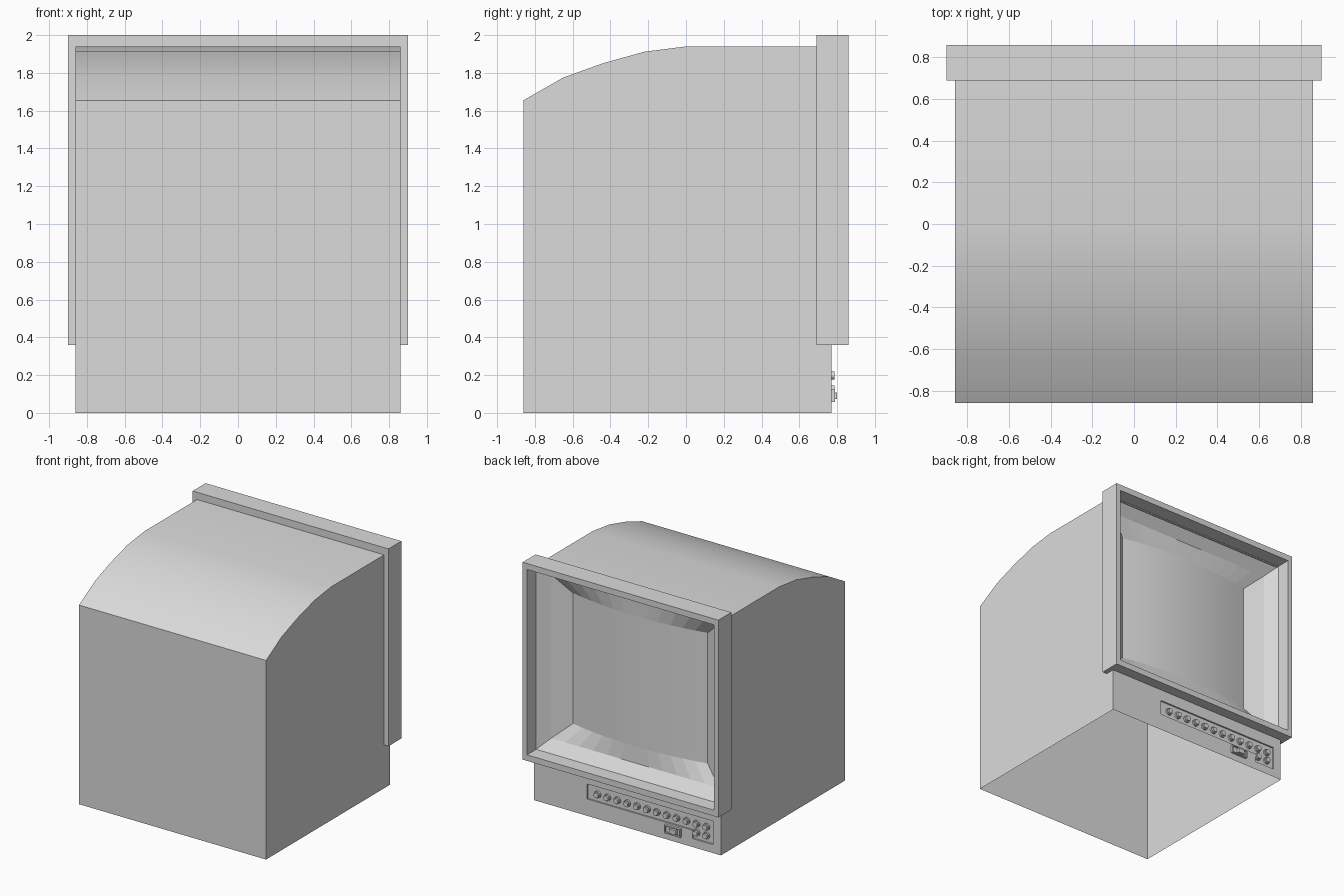
import bpy, bmesh, math
from mathutils import Matrix, Vector

cube = bpy.data.objects.get("Cube")
if cube:
    bpy.data.objects.remove(cube, do_unlink=True)

grey = bpy.data.materials.new("plain_grey")
grey.use_nodes = True
grey.diffuse_color = (0.71, 0.71, 0.71, 1)
grey.node_tree.nodes["Principled BSDF"].inputs["Base Color"].default_value = (0.71, 0.71, 0.71, 1)


def finish(name, bm, angle=None, fix_normals=True):
    if fix_normals:
        bmesh.ops.recalc_face_normals(bm, faces=bm.faces)
    mesh = bpy.data.meshes.new(name)
    bm.to_mesh(mesh)
    bm.free()
    mesh.materials.append(grey)
    obj = bpy.data.objects.new(name, mesh)
    bpy.context.collection.objects.link(obj)
    if angle:
        bpy.ops.object.select_all(action='DESELECT')
        obj.select_set(True)
        bpy.context.view_layer.objects.active = obj
        bpy.ops.object.shade_smooth_by_angle(angle=math.radians(angle))


def box(lo, hi):
    bm = bmesh.new()
    lo, hi = Vector(lo), Vector(hi)
    size = Matrix.Diagonal((hi - lo).to_4d())
    bmesh.ops.create_cube(bm, size=1, matrix=Matrix.Translation((lo + hi) / 2) @ size)
    return bm


# Cabinet: thin shell, open below and behind the screen; side profile as (y, z)
outline = [(-0.86, 0), (-0.86, 1.655), (-0.65, 1.775), (-0.44, 1.851), (-0.22, 1.912),
           (0, 1.94), (0.74, 1.94), (0.74, 0.37), (0.77, 0.37), (0.77, 0)]
SKIN = 6  # outline segments that carry the rear wall and roof
bm = bmesh.new()
sides = [[bm.verts.new((x, y, z)) for y, z in outline] for x in (-0.86, 0.86)]
for verts in sides:
    bm.faces.new(verts)
for i in range(SKIN):
    bm.faces.new((sides[0][i], sides[0][i + 1], sides[1][i + 1], sides[1][i]))
finish("cabinet", bm, 20)

# Control panel: sheet with a stepped pocket pushed in
xs = [-0.86, -0.787, -0.6, 0.37, 0.86]
zs = [0, 0.07, 0.14, 0.265, 0.37]
bm = bmesh.new()
grid = [[bm.verts.new((x, 0.77, z)) for z in zs] for x in xs]
cells = {}
for i in range(len(xs) - 1):
    for j in range(len(zs) - 1):
        cells[i, j] = bm.faces.new((grid[i][j], grid[i][j + 1], grid[i + 1][j + 1], grid[i + 1][j]))
pocket = [cells[c] for c in ((1, 1), (1, 2), (2, 2))]
grown = bmesh.ops.extrude_face_region(bm, geom=pocket)["geom"]
bmesh.ops.translate(bm, vec=(0, -0.013, 0), verts=[v for v in grown if isinstance(v, bmesh.types.BMVert)])
bmesh.ops.delete(bm, geom=[f for f in pocket if f.is_valid], context='FACES_ONLY')
finish("control_panel", bm, fix_normals=False)

# Screen surround: rectangular rings lofted from the outer frame in to the glass
COLS = 12
BULGE = 0.065


def ring(bm, half_w, y, bottom, top, bulge):
    verts = []
    for z, way in ((bottom, 1), (top, -1)):
        for i in range(COLS + 1):
            t = way * (2 * i / COLS - 1)
            verts.append(bm.verts.new((half_w * t, y + bulge * (1 - t * t), z)))
    return verts


bm = bmesh.new()
rings = [ring(bm, *r) for r in (
    (0.86, 0.69, 0.41, 1.94, 0),
    (0.9, 0.69, 0.36, 2.0, 0),
    (0.9, 0.86, 0.36, 2.0, 0),
    (0.86, 0.86, 0.41, 1.95, 0),
    (0.86, 0.74, 0.41, 1.95, 0),
    (0.77, 0.67, 0.50, 1.86, 0),
    (0.62, 0.60, 0.635, 1.72, BULGE))]
for a, b in zip(rings, rings[1:]):
    for i in range(len(a)):
        j = (i + 1) % len(a)
        bm.faces.new((a[i], a[j], b[j], b[i]))
finish("screen_surround", bm)

# Glass: convex sheet curved about the vertical axis
bm = bmesh.new()
loop = ring(bm, 0.62, 0.60, 0.635, 1.72, BULGE)
for i in range(COLS):
    bm.faces.new((loop[i + 1], loop[i], loop[-1 - i], loop[-2 - i]))
finish("screen_glass", bm, 30, fix_normals=False)


# Control knobs: a wide collar with a narrower cap
def knob(name, x, z):
    bm = bmesh.new()
    for radius, y0, y1 in ((0.029, 0.755, 0.771), (0.021, 0.765, 0.786)):
        place = Matrix.Translation((x, (y0 + y1) / 2, z)) @ Matrix.Rotation(math.pi / 2, 4, 'X')
        bmesh.ops.create_cone(bm, cap_ends=True, segments=16, radius1=radius, radius2=radius,
                              depth=y1 - y0, matrix=place)
    finish(name, bm, 30)


for i in range(12):
    knob(f"knob_{i + 1}", 0.28 - i * 0.091, 0.198)
for i in (10, 11):
    knob(f"lower_knob_{i - 9}", 0.28 - i * 0.091, 0.125)

# Power switch: raised housing with a sunken face and a rocker
bm = box((-0.5, 0.76, 0.057), (-0.35, 0.79, 0.125))
face = max(bm.faces, key=lambda f: f.calc_center_median().y)
bmesh.ops.inset_region(bm, faces=[face], thickness=0.013)
inner = bmesh.ops.extrude_discrete_faces(bm, faces=[face])["faces"][0]
bmesh.ops.translate(bm, vec=(0, -0.014, 0), verts=inner.verts)
finish("switch_housing", bm)
finish("switch_rocker", box((-0.465, 0.77, 0.073), (-0.405, 0.8, 0.109)))
